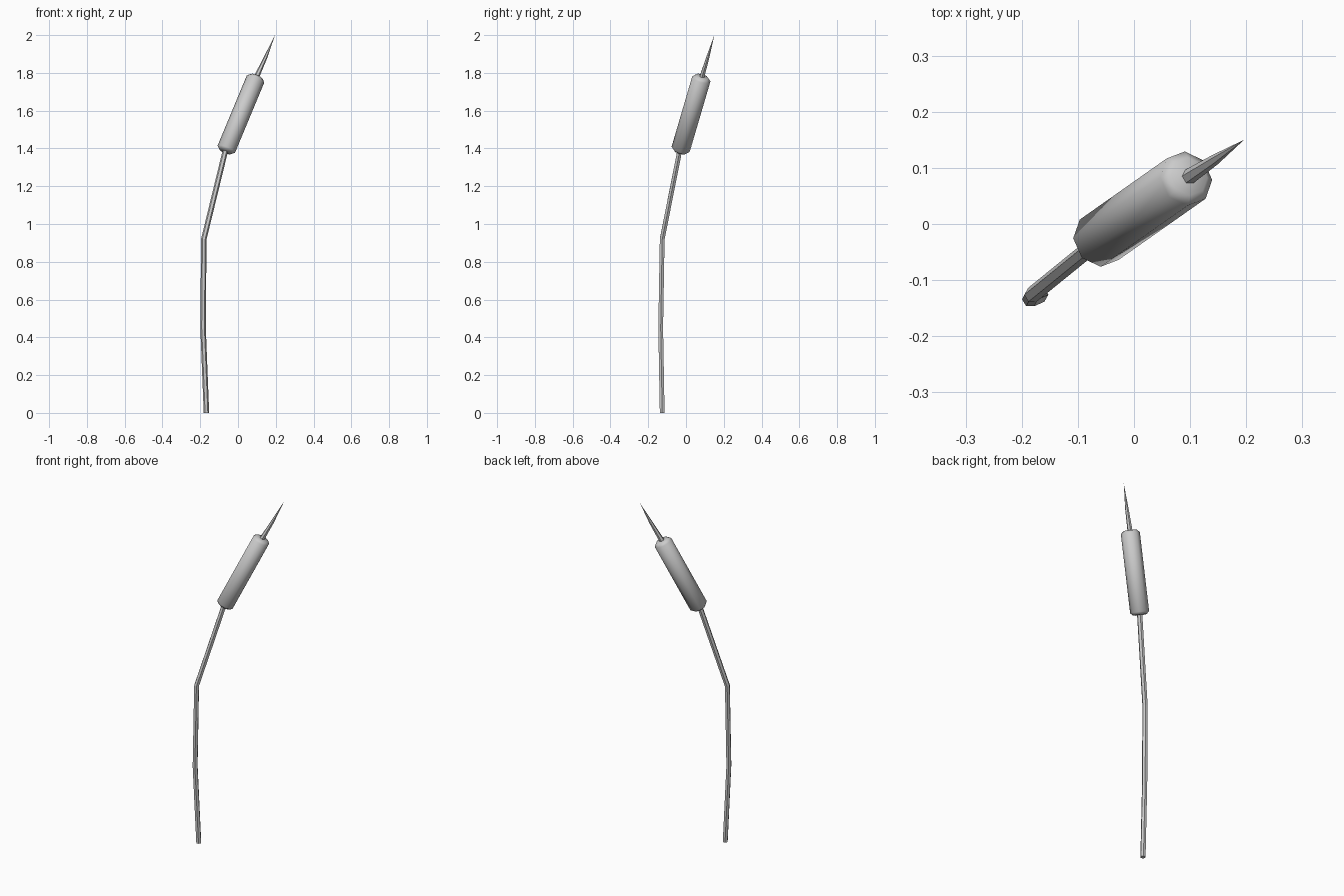
import bpy, bmesh, math
from mathutils import Vector

if "Cube" in bpy.data.objects:
    bpy.data.objects.remove(bpy.data.objects["Cube"])


def tube(name, rings, sides, smooth_angle=None):
    """Loft rings of (centre, radius) along a path; radius 0 makes a point."""
    bm = bmesh.new()
    pts = [Vector(c) for c, r in rings]
    loops = []
    for i, (c, r) in enumerate(rings):
        axis = Vector((0, 0, 0))
        if i > 0:
            axis += (pts[i] - pts[i - 1]).normalized()
        if i < len(pts) - 1:
            axis += (pts[i + 1] - pts[i]).normalized()
        if i == 0 and abs(pts[0].z) < 1e-6:
            axis = Vector((0, 0, 1))  # flat on the ground
        q = Vector((0, 0, 1)).rotation_difference(axis.normalized())
        if r == 0:
            loops.append([bm.verts.new(pts[i])])
            continue
        loop = []
        for k in range(sides):
            a = 2 * math.pi * k / sides
            loop.append(bm.verts.new(pts[i] + q @ Vector((r * math.cos(a), r * math.sin(a), 0))))
        loops.append(loop)
    for lo, hi in zip(loops, loops[1:]):
        for k in range(sides):
            n = (k + 1) % sides
            if len(hi) == 1:
                bm.faces.new((lo[k], lo[n], hi[0]))
            else:
                bm.faces.new((lo[k], lo[n], hi[n], hi[k]))
    for loop in (loops[0], loops[-1]):
        if len(loop) > 2:
            bm.faces.new(loop)
    bmesh.ops.recalc_face_normals(bm, faces=bm.faces[:])
    mesh = bpy.data.meshes.new(name)
    bm.to_mesh(mesh)
    bm.free()
    ob = bpy.data.objects.new(name, mesh)
    bpy.context.collection.objects.link(ob)
    if smooth_angle:
        bpy.ops.object.select_all(action='DESELECT')
        bpy.context.view_layer.objects.active = ob
        ob.select_set(True)
        bpy.ops.object.shade_smooth_by_angle(angle=math.radians(smooth_angle))
    return ob


# Bent reed stem
tube("stem", [((-0.167, -0.126, 0), 0.0145),
              ((-0.185, -0.134, 0.45), 0.0145),
              ((-0.181, -0.126, 0.92), 0.0145),
              ((-0.064, -0.031, 1.40), 0.0145)], 6)

# Seed head: octagonal cylinder with bevelled ends
low, high = Vector((-0.062, -0.028, 1.396)), Vector((0.093, 0.081, 1.768))
d = (high - low).normalized()
tube("seed_head", [(low - d * 0.014, 0.035), (low, 0.05),
                   (high, 0.05), (high + d * 0.014, 0.035)], 8, 50)

# Pointed spike above the head
tube("spike", [(high, 0.0145),
               ((0.145, 0.115, 1.88), 0.0095),
               ((0.196, 0.15, 2.0), 0)], 6)
